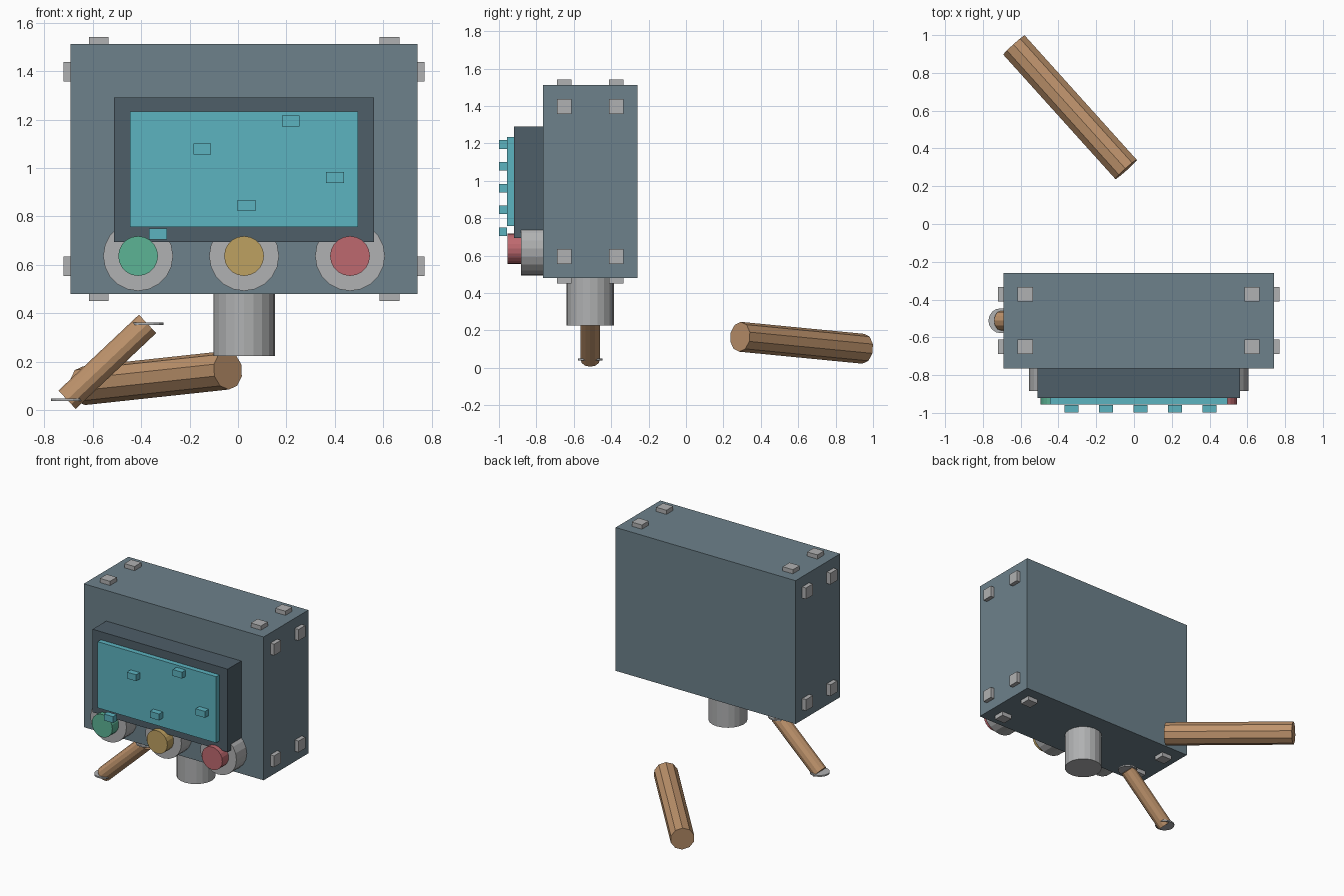
import bpy, bmesh
from mathutils import Vector, Matrix

cube = bpy.data.objects.get("Cube")
if cube:
    bpy.data.objects.remove(cube, do_unlink=True)


def material(name, *rgb):
    """Flat material from 0-255 display values."""
    lin = [((c / 255 + 0.055) / 1.055) ** 2.4 for c in rgb] + [1]
    m = bpy.data.materials.new(name)
    m.use_nodes = True
    m.diffuse_color = lin
    m.node_tree.nodes["Principled BSDF"].inputs["Base Color"].default_value = lin
    return m


casing_blue = material("casing slate", 109, 129, 139)
bezel_dark = material("bezel slate", 78, 94, 104)
screen_cyan = material("screen cyan", 92, 179, 192)
metal = material("light metal", 176, 177, 178)
wood = material("wood", 190, 147, 108)
green = material("green lamp", 92, 179, 149)
amber = material("amber lamp", 190, 161, 97)
red = material("red lamp", 190, 105, 111)


def finish(name, bm, mat):
    me = bpy.data.meshes.new(name)
    bm.to_mesh(me)
    bm.free()
    me.materials.append(mat)
    ob = bpy.data.objects.new(name, me)
    bpy.context.collection.objects.link(ob)
    return ob


def box(name, centre, size, mat):
    bm = bmesh.new()
    bmesh.ops.create_cube(bm, size=1, matrix=Matrix.LocRotScale(Vector(centre), None, Vector(size)))
    return finish(name, bm, mat)


def rod(name, start, end, radius, sides, mat):
    """Flat-shaded cylinder between two points."""
    a, b = Vector(start), Vector(end)
    axis = b - a
    turn = axis.to_track_quat("Z", "Y").to_matrix().to_4x4()
    bm = bmesh.new()
    bmesh.ops.create_cone(bm, cap_ends=True, segments=sides, radius1=radius, radius2=radius,
                          depth=axis.length, matrix=Matrix.Translation((a + b) / 2) @ turn)
    return finish(name, bm, mat)


# Casing
CX, CY, CZ = 0.025, -0.512, 0.996
W, D, H = 1.43, 0.507, 1.03
FRONT = CY - D / 2
box("casing", (CX, CY, CZ), (W, D, H), casing_blue)

# Bolt heads on the top, bottom and both ends
for s in (-1, 1):
    for t in (-1, 1):
        y = CY + t * 0.139
        for u in (-1, 1):
            box("cap_bolt", (CX + s * 0.6, y, CZ + u * H / 2), (0.081, 0.077, 0.06), metal)
            box("end_bolt", (CX + s * W / 2, y, CZ + u * 0.401), (0.06, 0.077, 0.081), metal)

# Bezel and screen
box("bezel", (CX, FRONT - 0.077, 0.993), (1.074, 0.155, 0.596), bezel_dark)
box("screen", (CX, -0.936, 0.995), (0.942, 0.04, 0.476), screen_cyan)

# Raised blips across the screen
for i, z in enumerate((0.728, 1.078, 0.845, 1.194, 0.961)):
    box("blip", (-0.33 + i * 0.1825, -0.978, z), (0.074, 0.042, 0.046), screen_cyan)

# Dials with coloured lamps
for i, lamp in enumerate((green, amber, red)):
    x, z = CX + (i - 1) * 0.437, 0.637
    rod("dial", (x, FRONT, z), (x, -0.883, z), 0.144, 20, metal)
    rod("lamp", (x, -0.87, z), (x, -0.955, z), 0.082, 20, lamp)

# Neck under the casing
rod("neck", (CX, CY, 0.225), (CX, CY, 0.5), 0.127, 20, metal)

# Slanted handle with thin collars at its ends
low, high = Vector((-0.705, CY, 0.044)), Vector((-0.373, CY, 0.357))
rod("handle", low, high, 0.052, 12, wood)
for p in (low, high):
    rod("collar", p - Vector((0, 0, 0.005)), p + Vector((0, 0, 0.005)), 0.066, 16, metal)

# Loose log behind the casing
rod("log", (-0.635, 0.947, 0.102), (-0.042, 0.289, 0.166), 0.08, 10, wood)
